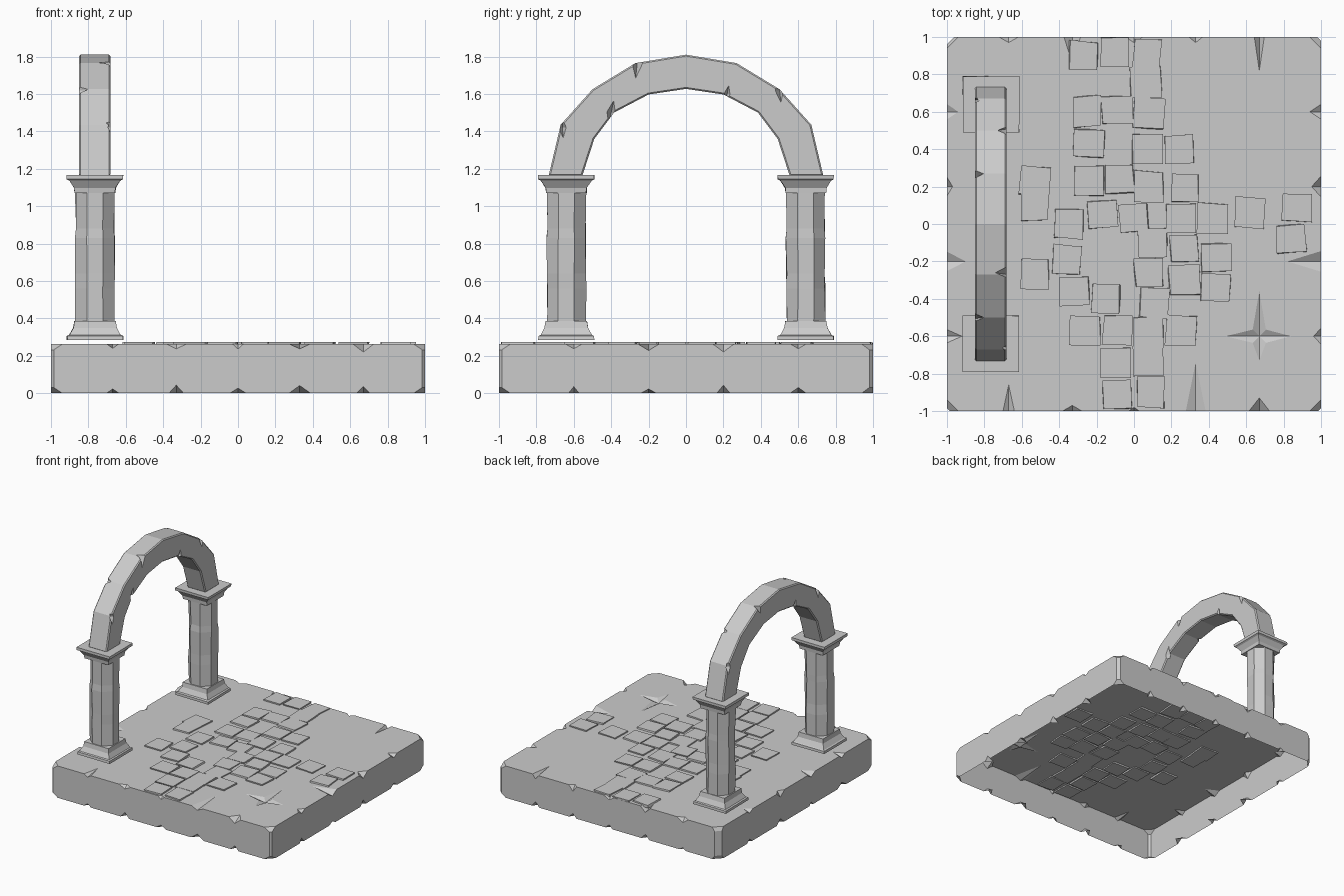
import bpy, bmesh, math, random
from mathutils import Matrix, Vector

if "Cube" in bpy.data.objects:
    bpy.data.objects.remove(bpy.data.objects["Cube"])

random.seed(4)
TOP = 0.262
PX = -0.765


def finish(bm, name):
    bmesh.ops.recalc_face_normals(bm, faces=bm.faces[:])
    me = bpy.data.meshes.new(name)
    bm.to_mesh(me)
    bm.free()
    ob = bpy.data.objects.new(name, me)
    bpy.context.collection.objects.link(ob)
    return ob


# Stone slab: open underneath, chipped along every edge
def make_slab():
    bm = bmesh.new()
    cache = {}

    def vert(k, t, d, z):
        co = Matrix.Rotation(math.pi / 2 * k, 3, 'Z') @ Vector((t, d - 1, z))
        key = tuple(round(c, 4) for c in co)
        if key not in cache:
            cache[key] = bm.verts.new(co)
        return cache[key]

    # position along side -> inward chip depth (front, right, back, left)
    chips = [{-.67: .14, -.33: .03, 0: .02, .33: .26, .67: .07},
             {-.6: .04, -.2: .18, .2: .05, .6: .06},
             {-.67: .18, -.33: .03, 0: .03, .33: .14, .67: .03},
             {-.6: .06, -.2: .03, .2: .10, .6: .08}]
    corner = [.015, .02, .04, .015]
    outline = []
    for k in range(4):
        a, b = corner[k - 1], corner[k]
        low, high = [vert(k, -.94, 0, 0)], [vert(k, -.94, 0, TOP)]
        outline.append(high[0])
        for t, d in chips[k].items():
            for z, s, line in ((0, 1, low), (TOP, -1, high)):
                w = random.uniform(.025, .06)
                h = random.uniform(.02, .045)
                depth = d if z else random.uniform(.03, .08)
                left, right = vert(k, t - w, 0, z), vert(k, t + w, 0, z)
                face, inner = vert(k, t, 0, z + s * h), vert(k, t, depth, z)
                bm.faces.new((left, face, inner))
                bm.faces.new((face, right, inner))
                line += [left, face, right]
                if z:
                    outline += [left, inner, right]
        low.append(vert(k, .94, 0, 0))
        high.append(vert(k, .94, 0, TOP))
        outline.append(high[-1])
        ends = [vert(k, 1 - b, 0, .03), vert(k, 1 - b, 0, TOP - .03)]
        starts = [vert(k, a - 1, 0, TOP - .03), vert(k, a - 1, 0, .03)]
        bm.faces.new(low + ends + high[::-1] + starts)
        # chamfered corner between this side and the next
        n = (k + 1) % 4
        ring = [vert(n, b - 1, 0, .03), vert(n, b - 1, 0, TOP - .03)]
        bm.faces.new((ends[0], ring[0], ring[1], ends[1]))
        bm.faces.new((ends[1], ring[1], vert(n, -.94, 0, TOP), high[-1]))
        bm.faces.new((low[-1], vert(n, -.94, 0, 0), ring[0], ends[0]))

    # star-shaped dent in the paving
    star = []
    for i, r in enumerate((.17, .05, .24, .05, .18, .05, .13, .05)):
        q = i * math.pi / 4
        star.append(bm.verts.new((.67 + r * math.cos(q), -.6 + r * math.sin(q), TOP)))
    mid = bm.verts.new((.67, -.6, TOP - .025))
    for i in range(8):
        bm.faces.new((star[i - 1], star[i], mid))
    edges = []
    for loop in (outline, star):
        for i, v in enumerate(loop):
            edges.append(bm.edges.get((loop[i - 1], v)) or bm.edges.new((loop[i - 1], v)))
    bmesh.ops.triangle_fill(bm, use_beauty=True, edges=edges, normal=(0, 0, 1))
    return finish(bm, "stone_slab")


# Paving stones scattered in a cross-shaped path
def make_paving():
    spots = [(-.10, .92), (.07, .91), (-.27, .90), (.06, .76), (-.25, .60), (-.09, .61),
             (.08, .59), (-.24, .43), (.07, .40), (.24, .40), (-.53, .23), (-.24, .23),
             (-.08, .24), (.08, .20), (.27, .19), (-.53, .09), (-.35, .0), (-.17, .05),
             (.0, .03), (.25, .03), (.42, .03), (.62, .06), (.87, .09), (.84, -.08),
             (.10, -.10), (.27, -.13), (.44, -.18), (-.36, -.19), (-.53, -.27), (.08, -.26),
             (.27, -.30), (.44, -.34), (-.32, -.36), (-.15, -.40), (.11, -.42), (-.26, -.57),
             (-.09, -.57), (.08, -.58), (.25, -.57), (-.10, -.74), (.08, -.73), (-.09, -.91),
             (.09, -.90)]
    bm = bmesh.new()
    for x, y in spots:
        m = (Matrix.Translation((x, y, TOP)) @ Matrix.Rotation(random.uniform(-.06, .06), 4, 'Z')
             @ Matrix.Diagonal((random.uniform(.145, .165), random.uniform(.145, .165), .022, 1)))
        vs = bmesh.ops.create_cube(bm, size=1, matrix=m)['verts']
        for v in vs:
            v.co.x += random.uniform(-.006, .006)
            v.co.y += random.uniform(-.006, .006)
    return finish(bm, "paving_stones")


def lathe(name, profile, sides, centre, jitter=0):
    """Stack of polygon rings; profile holds (half width, z)."""
    bm = bmesh.new()
    rings = []
    for hw, z in profile:
        r = hw / math.cos(math.pi / sides)
        ring = []
        for i in range(sides):
            q = math.pi / sides + i * 2 * math.pi / sides
            rr = r - random.uniform(0, jitter)
            ring.append(bm.verts.new((centre[0] + rr * math.cos(q),
                                      centre[1] + rr * math.sin(q), z)))
        rings.append(ring)
    for lo, hi in zip(rings, rings[1:]):
        for i in range(sides):
            bm.faces.new((lo[i - 1], lo[i], hi[i], hi[i - 1]))
    bm.faces.new(rings[0][::-1])
    bm.faces.new(rings[-1])
    return finish(bm, name)


# Cut stone chips out of a part with small octahedra
def chip(ob, chips):
    bm = bmesh.new()
    for x, y, z, size in chips:
        m = (Matrix.Translation((x, y, z)) @ Matrix.Rotation(random.uniform(-.4, .4), 4, 'X')
             @ Matrix.Diagonal((size * .7, size * .35, size, 1)))
        bmesh.ops.create_cone(bm, segments=4, radius1=1, radius2=0, depth=1, cap_ends=True,
                              matrix=m @ Matrix.Translation((0, 0, .5)))
        bmesh.ops.create_cone(bm, segments=4, radius1=1, radius2=0, depth=1, cap_ends=True,
                              matrix=m @ Matrix.Rotation(math.pi, 4, 'X')
                              @ Matrix.Translation((0, 0, .5)))
    caps = [f for f in bm.faces if len(f.verts) == 4]
    bmesh.ops.delete(bm, geom=caps, context='FACES_ONLY')
    bmesh.ops.remove_doubles(bm, verts=bm.verts[:], dist=1e-4)
    cutter = finish(bm, ob.name + "_chip_cutter")
    cutter.hide_render = True
    cutter.hide_set(True)
    mod = ob.modifiers.new("chips", 'BOOLEAN')
    mod.operation = 'DIFFERENCE'
    mod.solver = 'EXACT'
    mod.object = cutter


# Arch: faceted half ring with softened edges
def make_arch():
    outer = [(-.735, 1.16), (-.67, 1.435), (-.50, 1.625), (-.27, 1.765), (0, 1.81)]
    inner = [(-.555, 1.16), (-.49, 1.36), (-.385, 1.50), (-.20, 1.597), (0, 1.627)]
    outer += [(-y, z) for y, z in outer[-2::-1]]
    inner += [(-y, z) for y, z in inner[-2::-1]]
    bm = bmesh.new()
    rows = [[bm.verts.new(c) for c in ((-.85, *o), (-.683, *o), (-.683, *i), (-.85, *i))]
            for o, i in zip(outer, inner)]
    for a, b in zip(rows, rows[1:]):
        for i in range(4):
            bm.faces.new((a[i - 1], a[i], b[i], b[i - 1]))
    bm.faces.new(rows[0])
    bm.faces.new(rows[-1])
    ob = finish(bm, "arch")
    bev = ob.modifiers.new("worn_edges", 'BEVEL')
    bev.width = .008
    bev.limit_method = 'ANGLE'
    bev.angle_limit = math.radians(60)
    chip(ob, [(-.68, -.26, 1.77, .09), (-.68, -.66, 1.42, .06), (-.68, -.40, 1.50, .07),
              (-.68, .50, 1.62, .07), (-.68, .22, 1.60, .05), (-.85, .27, 1.77, .07),
              (-.85, -.50, 1.62, .07), (-.85, .66, 1.42, .06), (-.85, -.20, 1.60, .05)])


make_slab()
make_paving()
make_arch()

# Two columns: square base, eight-sided shaft, square capital
base = [(.152, .285), (.152, .306), (.14, .311), (.118, .348), (.112, .385)]
shaft = [(.107, .38), (.108, .56), (.107, .64), (.108, .83), (.107, .88), (.108, 1.08)]
capital = [(.11, 1.07), (.113, 1.098), (.137, 1.136), (.153, 1.144), (.153, 1.166)]
for side, y in (("front", -.64), ("back", .64)):
    lathe(side + "_column_base", base, 4, (PX, y), .008)
    lathe(side + "_column_shaft", shaft, 8, (PX, y), .009)
    lathe(side + "_column_capital", capital, 4, (PX, y), .008)
